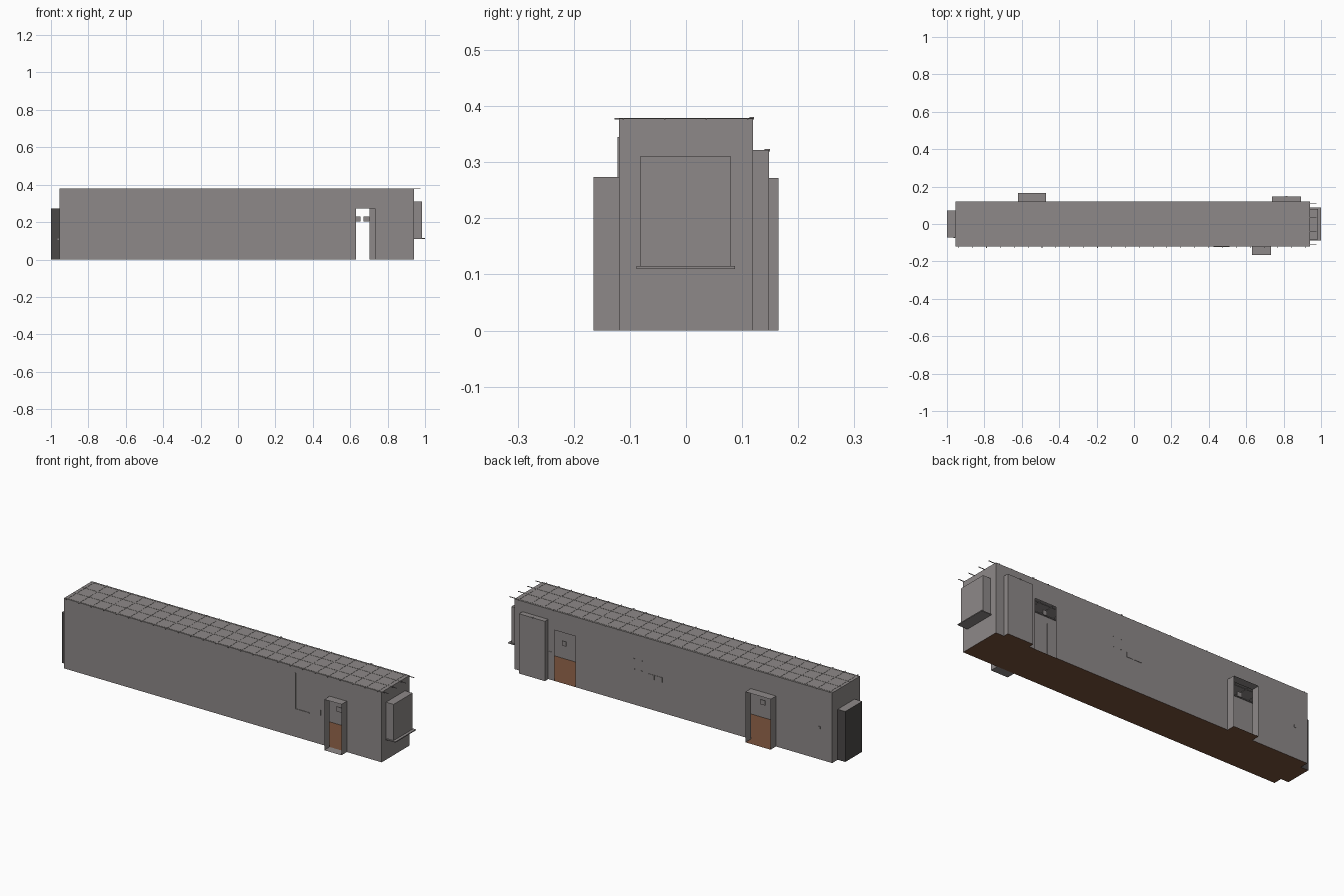
import bpy, bmesh

if "Cube" in bpy.data.objects:
    bpy.data.objects.remove(bpy.data.objects["Cube"])

def material(name, rgb):
    m = bpy.data.materials.new(name)
    m.diffuse_color = (*rgb, 1)
    m.use_nodes = True
    m.node_tree.nodes["Principled BSDF"].inputs["Base Color"].default_value = m.diffuse_color
    return m

GREY = material("wall_grey", (0.27, 0.25, 0.247))
DARK = material("dark_grey", (0.07, 0.066, 0.064))
BROWN = material("floor_brown", (0.19, 0.085, 0.045))

X0, X1, Y, H = -0.955, 0.94, 0.119, 0.378   # main corridor shell

def build(name, quads, mat):
    """Object from a list of four-corner panels."""
    bm = bmesh.new()
    for q in quads:
        bm.faces.new([bm.verts.new(p) for p in q])
    bmesh.ops.remove_doubles(bm, verts=bm.verts, dist=1e-5)
    me = bpy.data.meshes.new(name)
    bm.to_mesh(me)
    bm.free()
    me.materials.append(mat)
    ob = bpy.data.objects.new(name, me)
    bpy.context.collection.objects.link(ob)
    return ob

def px(x, y0, y1, z0, z1, s):     # panel facing s * x
    q = [(x, y0, z0), (x, y1, z0), (x, y1, z1), (x, y0, z1)]
    return q if s > 0 else q[::-1]

def py(y, x0, x1, z0, z1, s):     # panel facing s * y
    q = [(x0, y, z0), (x0, y, z1), (x1, y, z1), (x1, y, z0)]
    return q if s > 0 else q[::-1]

def pz(z, x0, x1, y0, y1, s):     # panel facing s * z
    q = [(x0, y0, z), (x1, y0, z), (x1, y1, z), (x0, y1, z)]
    return q if s > 0 else q[::-1]

def box_quads(x0, x1, y0, y1, z0, z1):
    return [px(x0, y0, y1, z0, z1, -1), px(x1, y0, y1, z0, z1, 1),
            py(y0, x0, x1, z0, z1, -1), py(y1, x0, x1, z0, z1, 1),
            pz(z0, x0, x1, y0, y1, -1), pz(z1, x0, x1, y0, y1, 1)]

def box(name, *dims, mat=GREY):
    return build(name, box_quads(*dims), mat)

def long_wall(name, y, s, openings):
    """Side wall with openings (x0, x1, top) reaching the floor."""
    quads, x = [], X0
    for a, b, top in openings:
        quads += [py(y, x, a, 0, H, s), py(y, a, b, top, H, s)]
        x = b
    quads.append(py(y, x, X1, 0, H, s))
    build(name, quads, GREY)

def alcove(name, x0, x1, yin, yout, top, floor_mat, closed=False):
    """Door recess: two jambs, lintel and floor, open or closed outside."""
    lo, hi = sorted((yin, yout))
    quads = [px(x0, lo, hi, 0, top, -1), px(x1, lo, hi, 0, top, 1),
             pz(top, x0, x1, lo, hi, 1)]
    if closed:
        quads.append(py(yout, x0, x1, 0, top, 1 if yout > 0 else -1))
    build(name, quads, GREY)
    build(name + "_floor", [pz(0, x0, x1, lo, hi, 1)], floor_mat)

# Corridor floor, ceiling and long walls
build("floor", [pz(0, X0, X1, -Y, Y, 1)], BROWN)
build("ceiling", [pz(H, X0, X1, -Y, Y, 1)], GREY)
long_wall("front_wall", -Y, -1, [(0.63, 0.732, 0.274)])
long_wall("back_wall", Y, 1, [(-0.62, -0.47, 0.272), (0.575, 0.702, 0.274),
                              (0.738, 0.892, 0.322)])

# End walls around the window and the end recess
build("right_end_wall", [px(X1, -Y, Y, 0, 0.114, 1), px(X1, -Y, Y, 0.31, H, 1),
                         px(X1, -Y, -0.082, 0.114, 0.31, 1),
                         px(X1, 0.08, Y, 0.114, 0.31, 1)], GREY)
build("left_end_wall", [px(X0, -Y, -0.072, 0, H, -1), px(X0, 0.072, Y, 0, H, -1),
                        px(X0, -0.072, 0.072, 0.272, H, -1)], GREY)

# Door recesses and closed back niche
alcove("front_door_recess", 0.63, 0.732, -Y, -0.165, 0.274, GREY)
alcove("back_door_recess", -0.62, -0.47, Y, 0.165, 0.272, BROWN)
alcove("back_niche", 0.738, 0.892, Y, 0.148, 0.322, BROWN, closed=True)
box("niche_lamp", 0.81, 0.82, 0.14, 0.15, 0.319, 0.324)

# Dark recess at the left end
build("end_recess_sides", [py(-0.072, -1, X0, 0, 0.272, -1),
                           py(0.072, -1, X0, 0, 0.272, 1),
                           px(-1, -0.072, 0.072, 0, 0.272, -1)], DARK)
build("end_recess_top", [pz(0.272, -1, X0, -0.072, 0.072, 1)], GREY)
build("end_recess_floor", [pz(0, -1, X0, -0.072, 0.072, 1)], BROWN)
box("end_door_handle", -0.965, -0.957, -0.076, -0.07, 0.105, 0.113)

# Window box and sill at the right end
build("window_box", [px(0.985, -0.082, 0.08, 0.114, 0.31, 1),
                     py(-0.082, X1, 0.985, 0.114, 0.31, -1),
                     py(0.08, X1, 0.985, 0.114, 0.31, 1),
                     pz(0.31, X1, 0.985, -0.082, 0.08, 1)], GREY)
box("window_sill", X1, 1.0, -0.088, 0.087, 0.11, 0.115)

# Small plates hanging in the doorways
for name, x0, x1, y in (("front_door_plate", 0.671, 0.703, -Y),
                        ("back_door_plate", 0.63, 0.656, Y),
                        ("far_door_plate", -0.556, -0.527, Y)):
    box(name, x0, x1, y - 0.002, y + 0.002, 0.204, 0.23)

# Ceiling grid bars, slightly overhanging the walls
bars = []
for i in range(4):
    y = 0.11 - 0.074 * i
    bars += box_quads(X0, 0.975, y - 0.0015, y + 0.0015, H - 0.002, H + 0.001)
for i in range(26):
    x = X0 + 0.018 + 0.0742 * i
    bars += box_quads(x - 0.0015, x + 0.0015, -0.127, 0.121, H - 0.002, H + 0.001)
build("ceiling_grid", bars, GREY)
for i, x in enumerate((0.175, 0.712)):
    box(f"ceiling_fixing_{i}", x - 0.005, x + 0.005, 0.113, 0.121, H - 0.002, H + 0.003)

# Switches, sockets and screws on the back wall
for i, (x0, x1, z0, z1) in enumerate(((0.105, 0.145, 0.165, 0.19),
                                      (0.057, 0.097, 0.165, 0.19),
                                      (0.715, 0.737, 0.13, 0.152),
                                      (-0.885, -0.874, 0.165, 0.178))):
    box(f"wall_switch_{i}", x0, x1, Y - 0.004, Y + 0.002, z0, z1)
screws = []
for x in (0.225, 0.18):
    for z in (0.19, 0.245):
        screws += box_quads(x - 0.003, x + 0.003, Y - 0.002, Y + 0.002, z, z + 0.004)
build("board_screws", screws, GREY)

# Notice board edges showing through the front wall
build("notice_board_frame",
      box_quads(0.424, 0.428, -Y - 0.003, -Y + 0.003, 0.15, 0.345)
      + box_quads(0.424, 0.51, -Y - 0.003, -Y + 0.003, 0.149, 0.153)
      + box_quads(0.573, 0.578, -Y - 0.002, -Y + 0.002, 0.155, 0.185), GREY)
